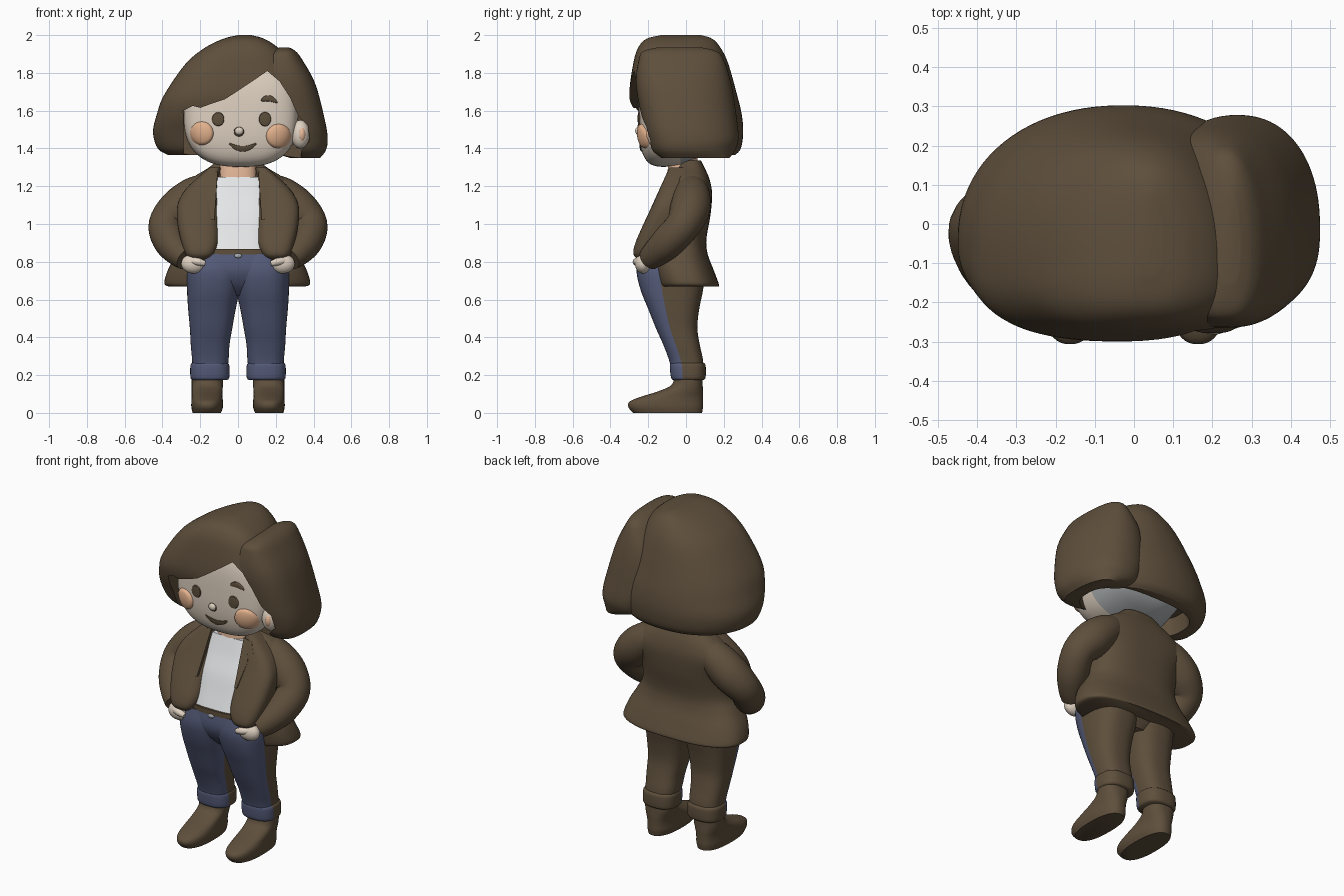
import bpy, bmesh, math
from mathutils import Vector

if "Cube" in bpy.data.objects:
    bpy.data.objects.remove(bpy.data.objects["Cube"])


def material(name, rgb):
    m = bpy.data.materials.new(name)
    m.diffuse_color = (*rgb, 1)
    m.use_nodes = True
    m.node_tree.nodes["Principled BSDF"].inputs["Base Color"].default_value = m.diffuse_color
    return m


BROWN = material("dark brown", (0.112, 0.078, 0.045))
SKIN = material("light skin", (0.74, 0.64, 0.535))
BLUSH = material("blush", (0.78, 0.45, 0.27))
PEACH = material("peach", (0.82, 0.50, 0.33))
DENIM = material("denim blue", (0.092, 0.107, 0.195))
WHITE = material("white", (0.78, 0.79, 0.80))
GREY = material("grey", (0.40, 0.42, 0.43))


def finish(name, bm, mats, angle=50, rule=None):
    bmesh.ops.recalc_face_normals(bm, faces=bm.faces)
    me = bpy.data.meshes.new(name)
    bm.to_mesh(me)
    bm.free()
    for m in mats:
        me.materials.append(m)
    if rule:
        for p in me.polygons:
            p.material_index = rule(p)
    me.shade_smooth()
    me.set_sharp_from_angle(angle=math.radians(angle))
    ob = bpy.data.objects.new(name, me)
    bpy.context.collection.objects.link(ob)
    return ob


def smooth_rows(rows, k=5):
    """Catmull-Rom interpolation between rows of numbers."""
    out = []
    for i in range(len(rows) - 1):
        a, b, c, d = rows[max(i - 1, 0)], rows[i], rows[i + 1], rows[min(i + 2, len(rows) - 1)]
        for j in range(k):
            t = j / k
            out.append([q + 0.5 * t * (r - p + t * (2 * p - 5 * q + 4 * r - s + t * (3 * (q - r) + s - p)))
                        for p, q, r, s in zip(a, b, c, d)])
    return out + [list(rows[-1])]


def skin_rings(name, rings, mats, **kw):
    bm = bmesh.new()
    vs = [[bm.verts.new(p) for p in ring] for ring in rings]
    n = len(vs[0])
    for a, b in zip(vs, vs[1:]):
        for i in range(n):
            bm.faces.new((a[i], a[(i + 1) % n], b[(i + 1) % n], b[i]))
    for ring in (vs[0], vs[-1]):
        bm.faces.new(ring)
    return finish(name, bm, mats, **kw)


def power(c, e):
    return math.copysign(abs(c) ** e, c)


def loft(name, rows, *mats, s=1, p=2.6, back=None, mid=0.5, n=56, **kw):
    """Stack of rounded outlines; each row is z, x min, x max, y min, y max.
    mid is where the outline is widest in y, back is the roundness behind that."""
    rings = []
    for z, x0, x1, y0, y1 in smooth_rows(rows):
        ring, yc = [], y0 + mid * (y1 - y0)
        for i in range(n):
            a = math.tau * i / n
            behind = math.sin(a) > 0
            e = 2 / ((back or p) if behind else p)
            ring.append((s * ((x0 + x1) / 2 + (x1 - x0) / 2 * power(math.cos(a), e)),
                         yc + (y1 - yc if behind else yc - y0) * power(math.sin(a), e), z))
        rings.append(ring)
    return skin_rings(name, rings, mats, **kw)


def tube(name, rows, mat, s=1, n=28):
    """Round tube along a path; each row is x, y, z, radius."""
    pts = smooth_rows(rows)
    rings = []
    for i, (x, y, z, r) in enumerate(pts):
        t = Vector(pts[min(i + 1, len(pts) - 1)][:3]) - Vector(pts[max(i - 1, 0)][:3])
        u = t.cross(Vector((0, 1, 0))).normalized()
        v = t.cross(u).normalized()
        ring = [Vector((x, y, z)) + r * (math.cos(a) * u + math.sin(a) * v)
                for a in (math.tau * k / n for k in range(n))]
        rings.append([(s * q.x, q.y, q.z) for q in ring])
    return skin_rings(name, rings, [mat])


def ball(name, centre, size, mat, s=1):
    bm = bmesh.new()
    bmesh.ops.create_uvsphere(bm, u_segments=28, v_segments=16, radius=1)
    for v in bm.verts:
        v.co = [c + d * q for c, d, q in zip(centre, size, v.co)]
        v.co.x *= s
    return finish(name, bm, [mat])


def plate(name, outline, y_of, depth, mat, s=1):
    """Polygon in x and z, extruded towards +y."""
    bm = bmesh.new()
    f = bm.faces.new([bm.verts.new((s * x, y_of(z), z)) for x, z in outline])
    g = bmesh.ops.extrude_face_region(bm, geom=[f])["geom"]
    bmesh.ops.translate(bm, vec=(0, depth, 0), verts=[q for q in g if isinstance(q, bmesh.types.BMVert)])
    return finish(name, bm, [mat], angle=30)


def cut(ob, cutters):
    bpy.context.view_layer.objects.active = ob
    for c in cutters:
        m = ob.modifiers.new("cut", "BOOLEAN")
        m.operation, m.solver, m.object = "DIFFERENCE", "EXACT", c
        bpy.ops.object.modifier_apply(modifier=m.name)
    ob.data.shade_smooth()
    ob.data.set_sharp_from_angle(angle=math.radians(45))


# Head: flat-faced rounded block with rings around the y axis
HX, HY, HZ, A, B, C, P, FLAT = 0.015, -0.03, 1.585, 0.303, 0.222, 0.283, 2.6, 6


def head_y(x, z):
    r = abs((x - HX) / A) ** P + abs((z - HZ) / C) ** P
    return HY - B * max(0, 1 - r) ** (1 / FLAT)


rings = []
for j in range(1, 60):
    w = math.pi * j / 60
    k, y = math.sin(w) ** (2 / P), HY - B * power(math.cos(w), 2 / FLAT)
    ring = []
    for i in range(72):
        a = math.tau * i / 72
        z = HZ + C * k * power(math.sin(a), 2 / P)
        if z < HZ:
            z += 0.45 * max(0, y + 0.05) * min(1, (HZ - z) / 0.2)
        ring.append((HX + A * k * power(math.cos(a), 2 / P), y, z))
    rings.append(ring)
skin_rings("head", rings, [SKIN, GREY], rule=lambda p: int(p.center.y > 0))


def spot(name, x, z, rx, rz, height, mat, bend=0.0, tilt=0.0):
    """Dome or thin painted patch that follows the face."""
    rings = []
    for j in range(9):
        r = 1.001 - j / 8
        ring = []
        for i in range(28):
            u, v = r * math.cos(math.tau * i / 28), r * math.sin(math.tau * i / 28)
            px, pz = x + rx * u, z + rz * v + bend * u * u + tilt * u
            ring.append((px, head_y(px, pz) + (0.004 if j == 0 else -0.003 - height * math.sqrt(1 - r * r)), pz))
        rings.append(ring)
    skin_rings(name, rings, [mat])


# Face details
spot("left_eye", -0.105, 1.555, 0.034, 0.039, 0.004, BROWN)
spot("right_eye", 0.143, 1.555, 0.034, 0.040, 0.004, BROWN)
spot("left_cheek", -0.192, 1.48, 0.064, 0.064, 0.02, BLUSH)
spot("right_cheek", 0.215, 1.465, 0.068, 0.066, 0.02, BLUSH)
spot("nose_shadow", 0.005, 1.489, 0.029, 0.027, 0.003, BROWN)
spot("nose", 0.006, 1.492, 0.024, 0.022, 0.016, SKIN)
spot("mouth", 0.025, 1.398, 0.078, 0.016, 0.004, BROWN, bend=0.032)
spot("eyebrow", 0.165, 1.665, 0.046, 0.017, 0.005, BROWN, bend=-0.018, tilt=-0.006)
ball("ear", (0.33, -0.155, 1.475), (0.05, 0.05, 0.075), SKIN)
ball("inner_ear", (0.338, -0.182, 1.475), (0.022, 0.028, 0.042), PEACH)

# Hair: two overlapping lobes with a face window and a hollow underneath
main_hair = loft("main_hair", [
    (1.365, -.37, .34, -.15, .26), (1.40, -.425, .37, -.185, .29), (1.485, -.45, .395, -.225, .303),
    (1.58, -.43, .385, -.275, .295), (1.685, -.39, .35, -.30, .27), (1.845, -.28, .275, -.28, .225),
    (1.93, -.18, .215, -.255, .185), (1.98, -.08, .14, -.21, .14), (2.0, 0, .07, -.13, .08)],
    BROWN, n=88, p=2.7, back=2.15, mid=0.35)
side_hair = loft("side_hair", [
    (1.35, .25, .435, -.13, .23), (1.39, .10, .465, -.18, .26), (1.45, .06, .475, -.205, .278),
    (1.55, .03, .46, -.235, .27), (1.74, .03, .41, -.265, .24), (1.87, .12, .34, -.25, .20),
    (1.915, .17, .305, -.225, .16), (1.935, .22, .27, -.15, .08)], BROWN, n=88, p=2.7, back=2.2, mid=0.4)
window = plate("face_window_cutter", [
    (-.285, 1.2), (-.29, 1.60), (-.24, 1.625), (-.20, 1.615), (-.14, 1.637), (-.07, 1.66), (-.015, 1.695),
    (.09, 1.765), (.155, 1.81), (.22, 1.755), (.275, 1.67), (.32, 1.57), (.37, 1.52), (.38, 1.44),
    (.335, 1.39), (.33, 1.2)], lambda z: -0.8, 0.67, BROWN)
hollow = loft("hair_hollow_cutter", [
    (1.2, -.32, .36, -.15, .21), (1.35, -.32, .36, -.15, .21), (1.47, -.31, .35, -.15, .20)], BROWN)
for ob in (main_hair, side_hair):
    cut(ob, (window, hollow))
for ob in (window, hollow):
    bpy.data.objects.remove(ob)


# Trousers: blue only on the faces turned to the front
def front_blue(p):
    return int(p.normal.y > -0.15)


loft("hips", [(.62, -.07, .07, -.16, .05), (.68, -.18, .18, -.222, .085), (.76, -.265, .265, -.258, .1),
              (.865, -.25, .25, -.25, .08)], DENIM, BROWN, rule=front_blue)
for side, s in (("left", -1), ("right", 1)):
    loft(side + "_leg", [
        (.20, .06, .24, -.07, .095), (.28, .05, .243, -.09, .09), (.36, .045, .25, -.12, .073),
        (.45, .03, .255, -.16, .06), (.55, .012, .264, -.20, .07), (.65, -.01, .27, -.24, .09),
        (.75, -.03, .272, -.262, .1), (.84, -.03, .25, -.25, .08)], DENIM, BROWN, s=s, rule=front_blue)
    loft(side + "_trouser_cuff", [
        (.175, .055, .243, -.07, .095), (.19, .046, .252, -.08, .104), (.25, .046, .252, -.086, .104),
        (.265, .055, .243, -.08, .095)], DENIM, BROWN, s=s, rule=front_blue)
    # Boots
    loft(side + "_boot", [
        (0, .09, .24, -.28, .085), (.03, .08, .247, -.305, .09), (.06, .08, .247, -.298, .09),
        (.085, .082, .245, -.24, .09), (.115, .082, .245, -.145, .09), (.15, .08, .245, -.075, .088),
        (.21, .08, .245, -.06, .085)], BROWN, s=s, p=2.4)

# Belt and button
loft("belt", [(.838, -.22, .22, -.258, .05), (.868, -.22, .22, -.258, .05)], BROWN)
ball("belt_button", (0, -.258, .832), (.02, .008, .012), GREY)

# Shirt and neck
loft("shirt", [(.86, -.17, .17, -.248, .0), (.95, -.17, .17, -.215, .0), (1.05, -.17, .17, -.18, .0),
               (1.15, -.16, .16, -.135, .0), (1.25, -.13, .13, -.098, .0)], WHITE, p=3.5)
loft("neck", [(1.2, -.11, .11, -.10, .06), (1.27, -.10, .10, -.098, .06), (1.36, -.10, .10, -.09, .06)], PEACH)

# Jacket body with flared hem
loft("jacket_body", [
    (.668, -.36, .35, -.15, .172), (.685, -.39, .382, -.16, .173), (.76, -.37, .362, -.18, .145),
    (.84, -.325, .32, -.19, .115), (.92, -.285, .285, -.19, .108), (1.05, -.28, .28, -.155, .13),
    (1.16, -.315, .315, -.10, .138), (1.235, -.255, .255, -.075, .125), (1.295, -.16, .16, -.05, .10),
    (1.335, -.11, .11, -.03, .08)], BROWN)


def lapel_y(z):
    return -0.288 + 0.455 * (z - 0.86)


for side, s in (("left", -1), ("right", 1)):
    loft(side + "_jacket_front", [
        (.81, .16, .25, -.25, -.12), (.84, .125, .28, -.278, -.10), (.90, .102, .30, -.268, -.08),
        (1.0, .10, .32, -.225, -.05), (1.1, .10, .32, -.178, -.03), (1.18, .103, .28, -.142, 0),
        (1.25, .10, .21, -.11, .02), (1.30, .09, .15, -.085, .03)], BROWN, s=s, p=2.8)
    plate(side + "_lapel", [(.108, 1.275), (.165, 1.265), (.195, 1.205), (.155, 1.2), (.17, 1.165),
                            (.14, 1.02), (.125, 1.02)], lapel_y, 0.04, BROWN, s=s)
    # Bent arm with the hand in the pocket
    tube(side + "_sleeve", [
        (.15, .03, 1.20, .075), (.235, .03, 1.15, .098), (.32, .02, 1.075, .106), (.382, -.015, .995, .092),
        (.36, -.09, .91, .089), (.315, -.155, .85, .075), (.275, -.195, .815, .062)], BROWN, s=s)
    ball(side + "_hand", (.235, -.228, .79), (.066, .042, .052), SKIN, s=s)
    tube(side + "_thumb", [(.25, -.245, .805, .02), (.21, -.262, .80, .02), (.175, -.262, .79, .014)], SKIN, s=s)
